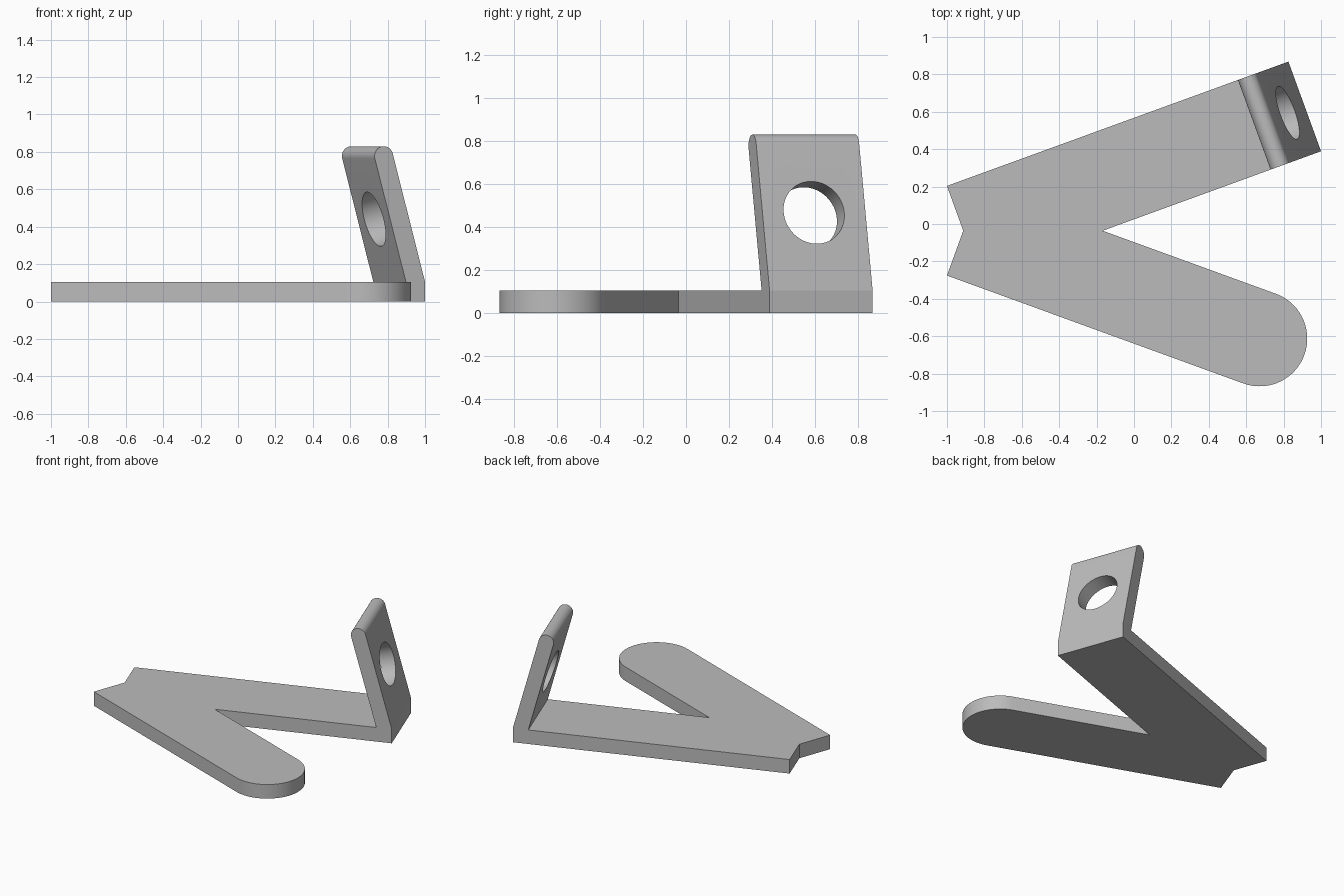
import bpy, bmesh
from math import sin, cos, tan, pi, radians
from mathutils import Matrix, Vector

cube = bpy.data.objects.get("Cube")
if cube:
    bpy.data.objects.remove(cube, do_unlink=True)

ARM = radians(20)      # angle of each arm from the centre line
LEAN = radians(15)     # lean of the upright tab
HALF = 0.255           # half the arm width
THICK = 0.105
LENGTH = 1.943         # square-ended arm
ROUND = 1.686          # centre of the rounded arm end
APEX = Vector((-0.913, -0.036, 0))

grey = bpy.data.materials.new("plain_grey")
grey.use_nodes = True
grey.diffuse_color = (0.5, 0.5, 0.5, 1)
grey.node_tree.nodes["Principled BSDF"].inputs["Base Color"].default_value = (0.5, 0.5, 0.5, 1)


def prism(name, points, depth, matrix=Matrix()):
    """Extrude a flat outline along its local z."""
    bm = bmesh.new()
    face = bm.faces.new([bm.verts.new((x, y, 0)) for x, y in points])
    moved = bmesh.ops.extrude_face_region(bm, geom=[face])["geom"]
    verts = [g for g in moved if isinstance(g, bmesh.types.BMVert)]
    bmesh.ops.translate(bm, verts=verts, vec=(0, 0, depth))
    bm.transform(matrix)
    bmesh.ops.recalc_face_normals(bm, faces=bm.faces)
    mesh = bpy.data.meshes.new(name)
    bm.to_mesh(mesh)
    bm.free()
    mesh.materials.append(grey)
    obj = bpy.data.objects.new(name, mesh)
    bpy.context.collection.objects.link(obj)
    return obj


def arc(cx, cy, r, start, end, steps):
    return [(cx + r * cos(start + (end - start) * i / steps),
             cy + r * sin(start + (end - start) * i / steps)) for i in range(steps + 1)]


def activate(obj):
    bpy.ops.object.select_all(action="DESELECT")
    obj.select_set(True)
    bpy.context.view_layer.objects.active = obj


def drill(target, center, radius, axis=Vector((0, 0, 1))):
    """Cut a round hole through the target."""
    turn = axis.to_track_quat("Z", "Y").to_matrix().to_4x4()
    matrix = Matrix.Translation(center) @ turn @ Matrix.Translation((0, 0, -0.2))
    cutter = prism("hole_cutter", arc(0, 0, radius, 0, 2 * pi, 64)[:-1], 0.4, matrix)
    cutter.hide_render = True
    mod = target.modifiers.new("hole", "BOOLEAN")
    mod.operation = "DIFFERENCE"
    mod.solver = "EXACT"
    mod.object = cutter
    activate(target)
    bpy.ops.object.modifier_apply(modifier=mod.name)
    bpy.data.objects.remove(cutter, do_unlink=True)


def on_arm(along, across, angle):
    return (APEX.x + along * cos(angle) - across * sin(angle),
            APEX.y + along * sin(angle) + across * cos(angle))


# Forked base plate: one square arm, one rounded arm
end = on_arm(ROUND, 0, -ARM)
outline = [APEX.xy, on_arm(0, -HALF, -ARM)]
outline += arc(*end, HALF, -ARM - pi / 2, -ARM + pi / 2, 40)
outline += [(APEX.x + HALF / sin(ARM), APEX.y),
            on_arm(LENGTH, -HALF, ARM), on_arm(LENGTH, HALF, ARM), on_arm(0, HALF, ARM)]
base = prism("forked_base", outline, THICK)
drill(base, Vector((*on_arm(1.663, 0, -ARM), 0.05)), 0.15)
drill(base, APEX + Vector((-0.002, 0, 0.05)), 0.04)

# Leaning tab with a rounded top, drawn in side profile
radius = THICK / 2
foot = THICK / cos(LEAN)
top_z = 0.83 - radius
top_u = LENGTH - foot / 2 - (top_z - THICK) * tan(LEAN)
profile = [(LENGTH - foot, THICK), (LENGTH, THICK)]
profile += arc(top_u, top_z, radius, LEAN, LEAN + pi, 24)
u = Vector((cos(ARM), sin(ARM), 0))
v = Vector((-sin(ARM), cos(ARM), 0))
frame = Matrix((u, (0, 0, 1), -v)).transposed().to_4x4()
frame.translation = APEX + v * HALF
tab = prism("leaning_tab", profile, 2 * HALF, frame)
hole_z = 0.454
hole_u = LENGTH - foot / 2 - (hole_z - THICK) * tan(LEAN)
drill(tab, APEX + u * hole_u + Vector((0, 0, hole_z)), 0.15,
      u * cos(LEAN) + Vector((0, 0, sin(LEAN))))

for part in (base, tab):
    activate(part)
    bpy.ops.object.shade_smooth_by_angle(angle=radians(30))
